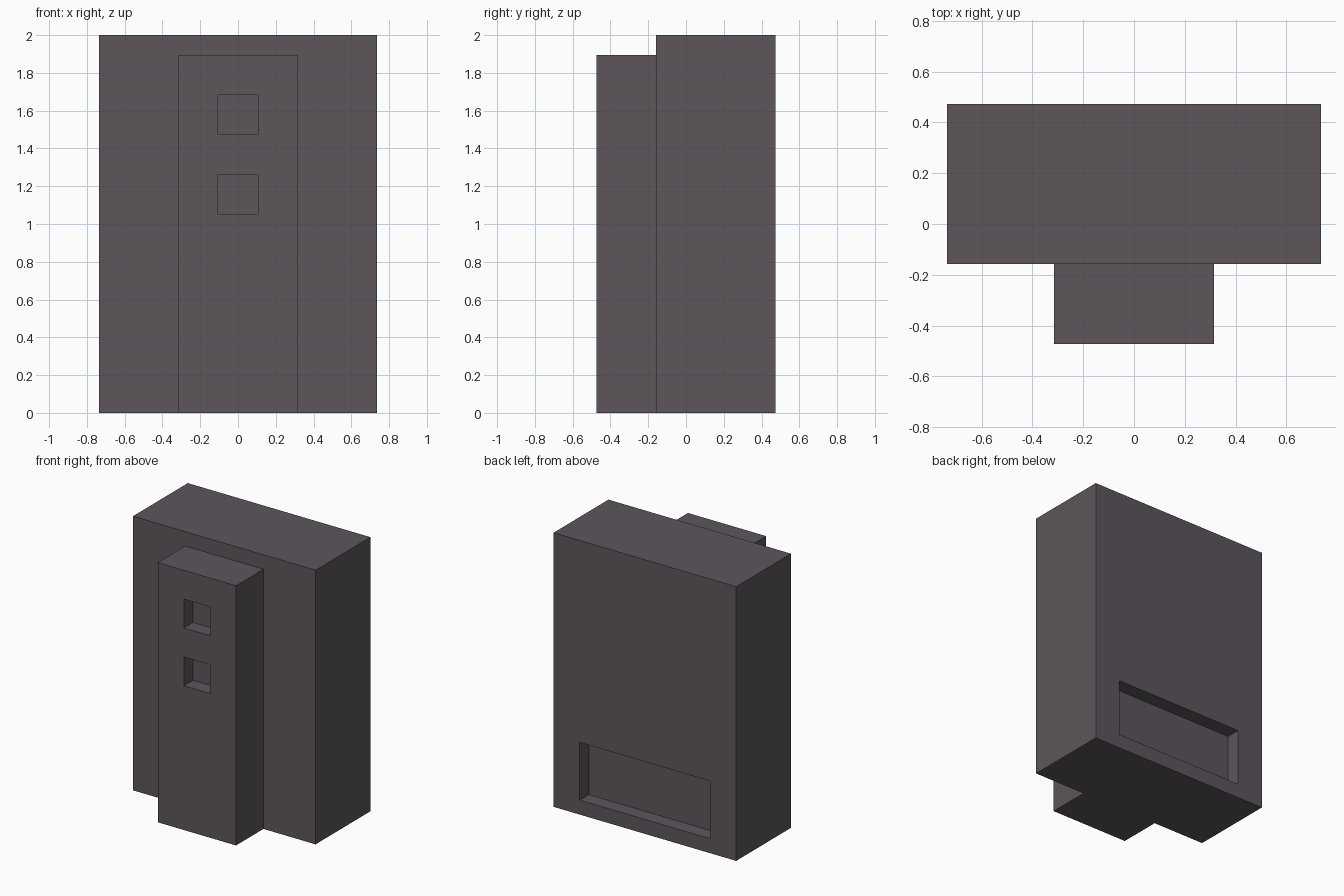
import bpy

cube = bpy.data.objects.get("Cube")
if cube:
    bpy.data.objects.remove(cube, do_unlink=True)

U = 2 / 19  # one module: the block is 19 modules tall

# Single flat colour
grey = bpy.data.materials.new("warm grey")
grey.use_nodes = True
colour = (0.109, 0.093, 0.107, 1)
grey.diffuse_color = colour
bsdf = grey.node_tree.nodes["Principled BSDF"]
bsdf.inputs["Base Color"].default_value = colour
bsdf.inputs["Roughness"].default_value = 0.8


def box(name, x, y, z):
    """Box from (min, max) ranges in modules."""
    bpy.ops.mesh.primitive_cube_add(size=1, location=[(a + b) / 2 * U for a, b in (x, y, z)])
    ob = bpy.context.object
    ob.name = ob.data.name = name
    ob.scale = [(b - a) * U for a, b in (x, y, z)]
    bpy.ops.object.transform_apply(location=True, rotation=False, scale=True)
    ob.data.materials.append(grey)
    return ob


def combine(target, other, operation):
    """Apply a boolean and discard the helper."""
    mod = target.modifiers.new(operation.lower(), 'BOOLEAN')
    mod.operation, mod.object, mod.solver = operation, other, 'EXACT'
    bpy.context.view_layer.objects.active = target
    bpy.ops.object.modifier_apply(modifier=mod.name)
    bpy.data.objects.remove(other, do_unlink=True)


# Main slab with the narrower, slightly lower tower on its front
building = box("building", (-7, 7), (-1.5, 4.5), (0, 19))
tower = box("tower", (-3, 3), (-4.5, 0), (0, 18))
combine(building, tower, 'UNION')

# Two square windows sunk into the tower front
for z in (10, 14):
    combine(building, box("window_cutter", (-1, 1), (-5.5, -3.5), (z, z + 2)), 'DIFFERENCE')

# Wide recess low on the back
combine(building, box("recess_cutter", (-5, 5), (3.5, 5.5), (1, 5)), 'DIFFERENCE')
